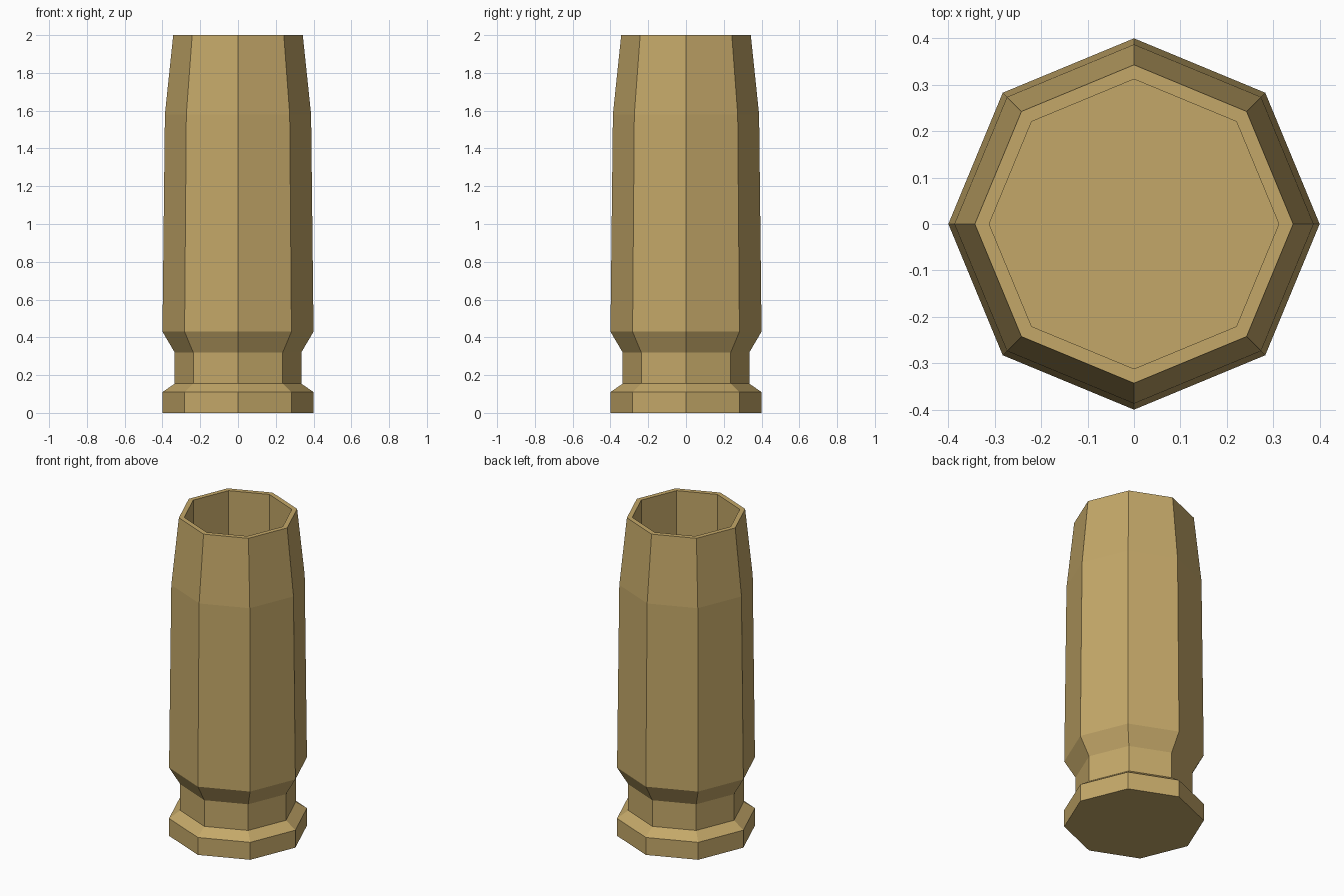
import bpy, bmesh
from math import cos, sin, tau

if "Cube" in bpy.data.objects:
    bpy.data.objects.remove(bpy.data.objects["Cube"])

SIDES = 8

# Profile (radius, height): base rim, extractor groove, tapered body, mouth, inner bore
profile = [
    (0.40, 0.0), (0.40, 0.11), (0.335, 0.155), (0.335, 0.32),
    (0.40, 0.43), (0.387, 1.58), (0.343, 2.0),
    (0.312, 2.0), (0.312, 0.35),
]

bm = bmesh.new()
rings = [[bm.verts.new((r * cos(tau * i / SIDES), r * sin(tau * i / SIDES), z))
          for i in range(SIDES)] for r, z in profile]

# Walls between neighbouring rings
for low, high in zip(rings, rings[1:]):
    for i in range(SIDES):
        j = (i + 1) % SIDES
        bm.faces.new((low[i], low[j], high[j], high[i]))

# Underside and bore floor
bm.faces.new(rings[0][::-1])
bm.faces.new(rings[-1])
bmesh.ops.recalc_face_normals(bm, faces=bm.faces)

mesh = bpy.data.meshes.new("casing")
bm.to_mesh(mesh)
bm.free()
casing = bpy.data.objects.new("casing", mesh)
bpy.context.collection.objects.link(casing)

# Brass colour
brass = bpy.data.materials.new("brass")
brass.diffuse_color = (0.55, 0.39, 0.14, 1)
brass.use_nodes = True
brass.node_tree.nodes["Principled BSDF"].inputs["Base Color"].default_value = brass.diffuse_color
mesh.materials.append(brass)
